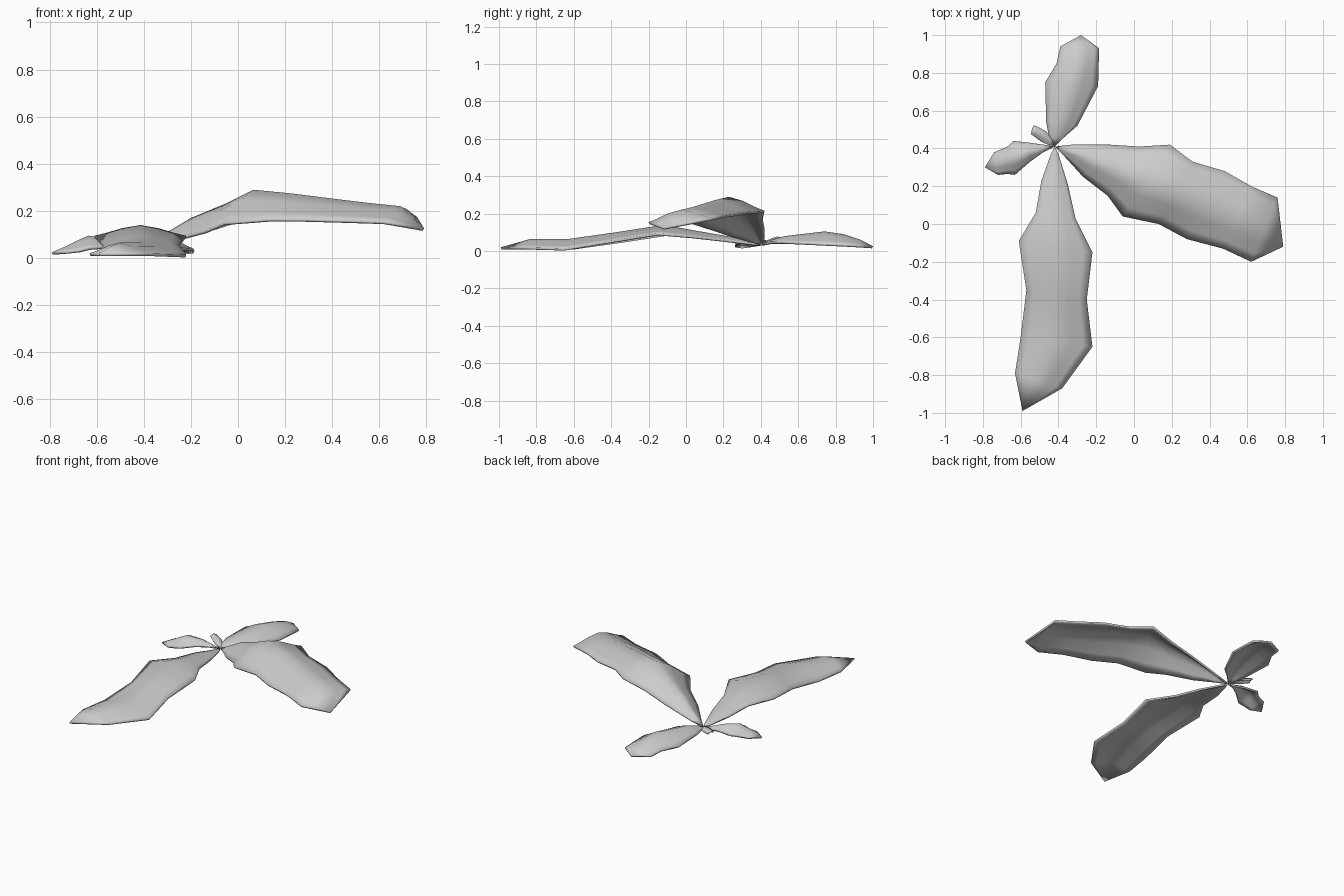
import bpy
import bmesh
from mathutils import Vector

cube = bpy.data.objects.get("Cube")
if cube:
    bpy.data.objects.remove(cube, do_unlink=True)

leaf_grey = bpy.data.materials.new("leaf_grey")
leaf_grey.use_nodes = True
leaf_colour = (0.6, 0.6, 0.6, 1)
leaf_grey.diffuse_color = leaf_colour
leaf_grey.node_tree.nodes["Principled BSDF"].inputs["Base Color"].default_value = leaf_colour

# Tent-shaped cross-section: position across the blade, share of the drop to the rim
ARCH = [(-1, 1), (-0.75, 0.75), (-0.4, 0.3), (0, 0), (0.4, 0.3), (0.75, 0.75), (1, 1)]
ROOT = (-0.42, 0.41, 0.04)


def make_leaf(name, stations, tip):
    """Each station holds two rim points (x, y, x, y), ridge height and both rim heights."""
    bm = bmesh.new()
    rows = []
    for ax, ay, bx, by, ridge, rim_a, rim_b in stations:
        a, b = Vector((ax, ay, 0)), Vector((bx, by, 0))
        row = []
        for across, drop in ARCH:
            point = a.lerp(b, (across + 1) / 2)
            rim = rim_a if across < 0 else rim_b
            point.z = ridge + (rim - ridge) * drop
            row.append(bm.verts.new(point))
        rows.append(row)

    # Blade strips between neighbouring stations
    for near, far in zip(rows, rows[1:]):
        for i in range(len(ARCH) - 1):
            bm.faces.new((near[i], near[i + 1], far[i + 1], far[i]))

    # Fans that close the blade at the stem and at the tip
    for row, end in ((rows[0], ROOT), (rows[-1], tip)):
        point = bm.verts.new(end)
        for a, b in zip(row, row[1:]):
            bm.faces.new((a, b, point))

    bmesh.ops.recalc_face_normals(bm, faces=bm.faces)
    if sum(face.normal.z * face.calc_area() for face in bm.faces) < 0:
        bmesh.ops.reverse_faces(bm, faces=bm.faces)
    for face in bm.faces:
        face.smooth = True
    mesh = bpy.data.meshes.new(name)
    bm.to_mesh(mesh)
    bm.free()
    mesh.materials.append(leaf_grey)
    leaf = bpy.data.objects.new(name, mesh)
    bpy.context.collection.objects.link(leaf)

    # Thin underside, smoothed around the rim
    shell = leaf.modifiers.new("thickness", "SOLIDIFY")
    shell.thickness = 0.012
    shell.offset = -1


# Long leaf reaching to the front
make_leaf("front_leaf", [
    (-.44, .37, -.40, .37, .05, .04, .04),
    (-.49, .23, -.35, .21, .08, .06, .06),
    (-.52, .06, -.31, .03, .11, .08, .08),
    (-.61, -.09, -.22, -.15, .14, .095, .095),
    (-.57, -.35, -.25, -.4, .1, .055, .055),
    (-.6, -.6, -.22, -.65, .065, .02, .014),
    (-.63, -.79, -.38, -.87, .065, .02, .02),
], (-.59, -.99, .02))

# Broad raised leaf on the left, its back rim higher than its front rim
make_leaf("left_leaf", [
    (-.37, .36, -.33, .42, .08, .05, .06),
    (-.27, .25, -.13, .42, .17, .08, .12),
    (-.14, .15, .03, .41, .23, .115, .17),
    (-.06, .04, .19, .42, .29, .15, .215),
    (.13, 0, .31, .33, .275, .165, .21),
    (.28, -.08, .48, .28, .255, .165, .2),
    (.47, -.13, .62, .2, .235, .16, .19),
    (.62, -.2, .76, .14, .22, .155, .175),
], (.79, -.12, .125))

# Medium leaf at the back
make_leaf("back_leaf", [
    (-.45, .46, -.38, .45, .06, .05, .05),
    (-.465, .54, -.3, .52, .08, .05, .05),
    (-.47, .75, -.19, .73, .105, .045, .04),
    (-.41, .85, -.187, .84, .09, .04, .035),
    (-.39, .94, -.185, .93, .06, .03, .03),
], (-.28, 1, .025))

# Small leaf on the right
make_leaf("right_leaf", [
    (-.48, .42, -.48, .38, .055, .04, .045),
    (-.55, .43, -.55, .33, .08, .05, .05),
    (-.64, .44, -.63, .26, .095, .05, .045),
    (-.67, .41, -.67, .265, .08, .04, .035),
    (-.74, .38, -.72, .26, .05, .035, .03),
], (-.79, .3, .025))

# Tiny young leaf
make_leaf("young_leaf", [
    (-.435, .45, -.455, .42, .055, .05, .05),
    (-.465, .49, -.49, .435, .07, .055, .055),
    (-.51, .515, -.53, .465, .078, .06, .06),
    (-.53, .522, -.545, .475, .075, .065, .065),
], (-.541, .5, .068))
